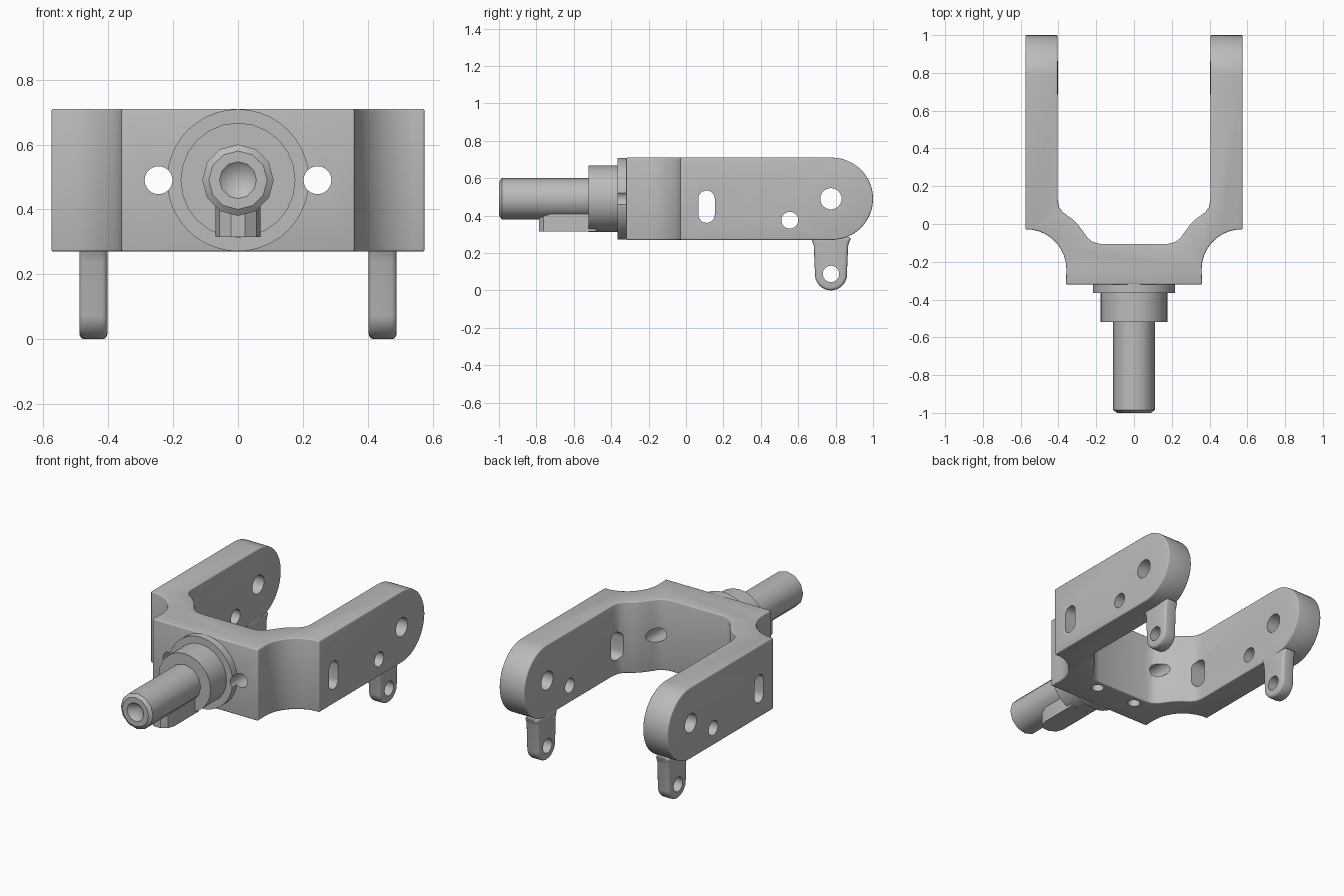
import bpy, bmesh, math
from mathutils import Vector

cube = bpy.data.objects.get("Cube")
if cube:
    bpy.data.objects.remove(cube, do_unlink=True)

steel = bpy.data.materials.new("plain grey steel")
steel.use_nodes = True
GREY = (0.5, 0.5, 0.5, 1)
steel.diffuse_color = GREY
steel.node_tree.nodes["Principled BSDF"].inputs["Base Color"].default_value = GREY

AXIS_Z = 0.49          # height of the shaft axis
BOTTOM, TOP = 0.27, 0.71


def make(name, bm):
    bmesh.ops.recalc_face_normals(bm, faces=bm.faces)
    mesh = bpy.data.meshes.new(name)
    bm.to_mesh(mesh)
    bm.free()
    mesh.materials.append(steel)
    obj = bpy.data.objects.new(name, mesh)
    bpy.context.collection.objects.link(obj)
    return obj


def prism(name, points, axis, lo, hi):
    """Extrude a 2D outline along x (points are y, z) or z (points are x, y)."""
    bm = bmesh.new()
    place = (lambda a, b: (lo, a, b)) if axis == "x" else (lambda a, b: (a, b, lo))
    face = bm.faces.new([bm.verts.new(place(*p)) for p in points])
    step = Vector((hi - lo, 0, 0) if axis == "x" else (0, 0, hi - lo))
    new = bmesh.ops.extrude_face_region(bm, geom=[face])["geom"]
    bmesh.ops.translate(bm, vec=step, verts=[v for v in new if isinstance(v, bmesh.types.BMVert)])
    return make(name, bm)


def arc(cx, cy, r, start, end, n):
    return [(cx + r * math.cos(math.radians(start + (end - start) * i / n)),
             cy + r * math.sin(math.radians(start + (end - start) * i / n)))
            for i in range(n + 1)]


def lathe(name, rings, sides):
    """Turn (y, radius) rings round the shaft axis; radius 0 makes a tip."""
    bm = bmesh.new()
    loops = []
    for y, r in rings:
        count = sides if r else 1
        loops.append([bm.verts.new((x, y, z)) for x, z in
                      arc(0, AXIS_Z, r, 0, 360 * (count - 1) / count, max(count - 1, 1))[:count]])
    for a, b in zip(loops, loops[1:]):
        for i in range(sides):
            j = (i + 1) % sides
            quad = [a[i % len(a)], a[j % len(a)], b[j % len(b)], b[i % len(b)]]
            bm.faces.new(list(dict.fromkeys(quad)))
    return make(name, bm)


def apply(obj, kind, **settings):
    mod = obj.modifiers.new(kind, kind)
    for key, value in settings.items():
        setattr(mod, key, value)
    bpy.context.view_layer.objects.active = obj
    bpy.ops.object.modifier_apply(modifier=mod.name)


def boolean(obj, other, operation="DIFFERENCE"):
    apply(obj, "BOOLEAN", object=other, operation=operation, solver="EXACT")
    bpy.data.objects.remove(other, do_unlink=True)


def round_edges(obj, width):
    apply(obj, "BEVEL", width=width, segments=3, limit_method="ANGLE",
          angle_limit=math.radians(40))


def drill(obj, axis, centre, r, depth):
    bm = bmesh.new()
    bmesh.ops.create_cone(bm, cap_ends=True, segments=24, radius1=r, radius2=r, depth=depth)
    cutter = make("drill", bm)
    turn = {"x": (0, math.pi / 2, 0), "y": (math.pi / 2, 0, 0), "z": (0, 0, 0)}
    cutter.rotation_euler = turn[axis]
    cutter.location = centre
    cutter.hide_render = True
    bpy.context.view_layer.update()
    boolean(obj, cutter)


def smooth(obj):
    bpy.ops.object.select_all(action="DESELECT")
    obj.select_set(True)
    bpy.context.view_layer.objects.active = obj
    bpy.ops.object.shade_smooth_by_angle(angle=math.radians(35))


# Fork: plan outline, mirrored across x
half = [(0.36, -0.32)]
half += arc(0.57, -0.24, 0.212, 180, 98, 8)
half += [(0.575, -0.03), (0.575, 1.02), (0.405, 1.02), (0.405, 0.13),
         (0.397, 0.09), (0.375, 0.06), (0.335, 0.033), (0.30, 0.0), (0.27, -0.04),
         (0.245, -0.075), (0.215, -0.097), (0.18, -0.105)]
outline = half + [(-x, y) for x, y in reversed(half)]
fork = prism("fork", outline, "z", BOTTOM, TOP)

# Rounded arm ends
side = [(-0.5, BOTTOM)] + arc(0.78, AXIS_Z, 0.22, -90, 90, 24) + [(-0.5, TOP)]
boolean(fork, prism("side_shape", side, "x", -1, 1), "INTERSECT")
round_edges(fork, 0.022)

# Slots and holes through both arms
slot = arc(0.11, 0.49, 0.044, 0, 180, 10) + arc(0.11, 0.405, 0.044, 180, 360, 10)
boolean(fork, prism("slot_shape", slot, "x", -1, 1))
drill(fork, "x", (0, 0.555, 0.375), 0.045, 2)
drill(fork, "x", (0, 0.775, AXIS_Z), 0.057, 2)

# Flange and collar behind the shaft
flange = lathe("flange", [(-0.25, 0), (-0.25, 0.219), (-0.365, 0.219), (-0.365, 0)], 40)
collar = lathe("collar", [(-0.3, 0), (-0.3, 0.177), (-0.52, 0.177), (-0.52, 0)], 24)

# Bolt holes through the bridge, blind holes underneath
for s in (-1, 1):
    for part in (fork, flange):
        drill(part, "y", (s * 0.245, -0.2, AXIS_Z), 0.043, 0.6)
    drill(fork, "z", (s * 0.137, -0.165, BOTTOM), 0.036, 0.2)

# Shaft with chamfered end and centre recess
shaft = lathe("shaft", [(-0.45, 0), (-0.45, 0.11), (-0.985, 0.11), (-1, 0.09),
                        (-1, 0.057), (-0.95, 0)], 12)

# Key under the shaft, with a rounded front end
key_plan = [(0.07, -0.48)] + [(x, y) for x, y in arc(0, -0.72, 0.07, 0, -180, 5)] + [(-0.07, -0.48)]
key = prism("shaft_key", key_plan, "z", 0.315, 0.45)

parts = [fork, flange, collar, shaft, key]

# Lugs hanging from the arms
lug_side = [(0.665, 0.285), (0.675, 0.262), (0.683, 0.24)]
lug_side += arc(0.775, 0.086, 0.086, 190, 350, 14)
lug_side += [(0.867, 0.24), (0.875, 0.262), (0.885, 0.285)]
for name, s in (("left_lug", 1), ("right_lug", -1)):
    lug = prism(name, lug_side, "x", *sorted((s * 0.403, s * 0.489)))
    round_edges(lug, 0.022)
    drill(lug, "x", (s * 0.45, 0.775, 0.088), 0.044, 0.4)
    parts.append(lug)

for part in parts:
    smooth(part)
